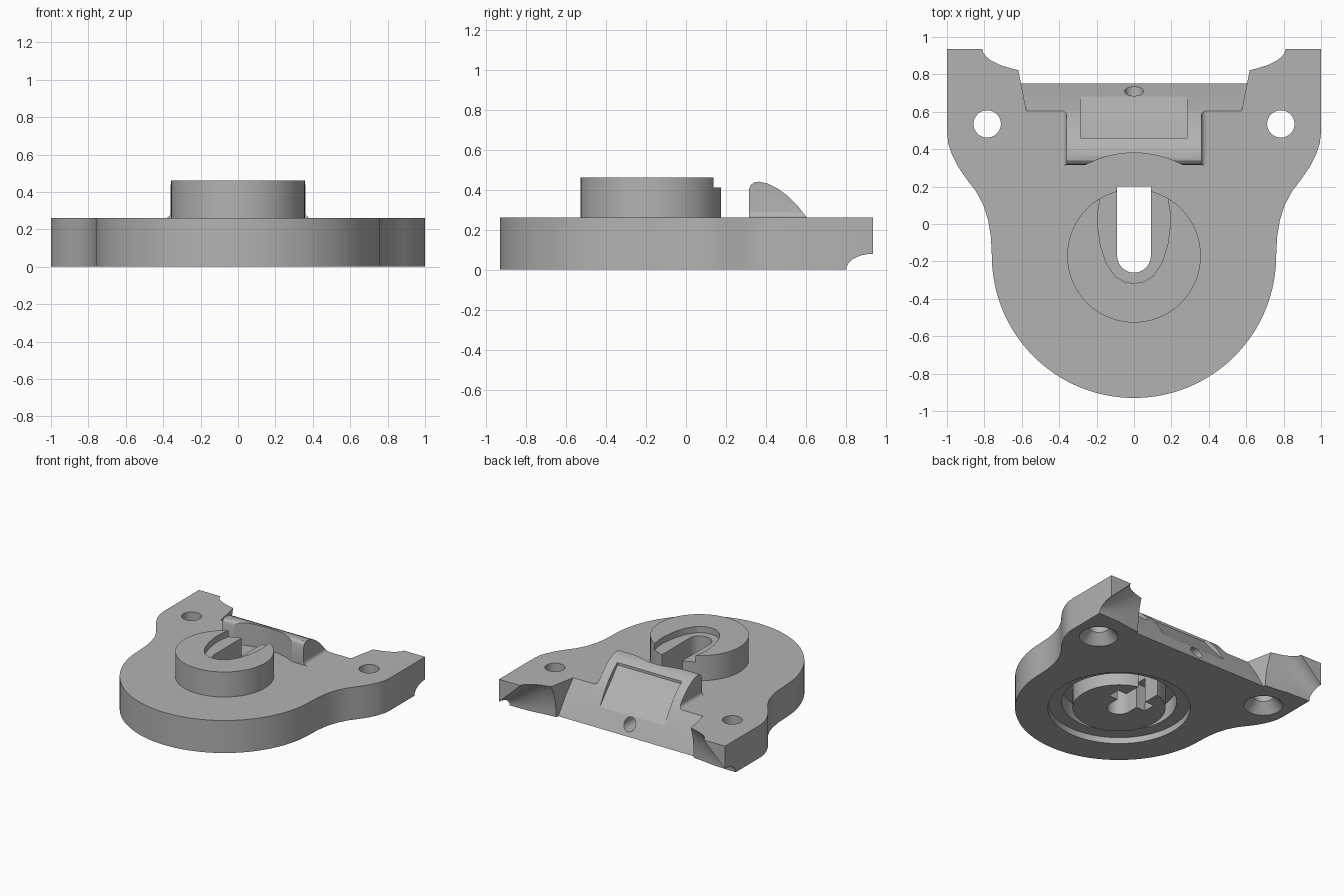
import bpy, bmesh
from math import sin, cos, pi
from mathutils import Vector

if "Cube" in bpy.data.objects:
    bpy.data.objects.remove(bpy.data.objects["Cube"])

TOP = 0.26        # upper face of the plate
CY = -0.17        # y of the round boss axis

grey = bpy.data.materials.new("plain_grey")
grey.use_nodes = True
grey.diffuse_color = (0.45, 0.45, 0.45, 1)
grey.node_tree.nodes["Principled BSDF"].inputs["Base Color"].default_value = (0.45, 0.45, 0.45, 1)


def loft(name, rings, closed=False):
    """Solid skinned through rings of points, capped unless closed in a loop."""
    bm = bmesh.new()
    loops = [[bm.verts.new(p) for p in ring] for ring in rings]
    pairs = list(zip(loops, loops[1:]))
    if closed:
        pairs.append((loops[-1], loops[0]))
    else:
        bm.faces.new(loops[0])
        bm.faces.new(loops[-1])
    for a, b in pairs:
        for i in range(len(a)):
            j = (i + 1) % len(a)
            bm.faces.new((a[i], a[j], b[j], b[i]))
    bmesh.ops.recalc_face_normals(bm, faces=bm.faces)
    mesh = bpy.data.meshes.new(name)
    bm.to_mesh(mesh)
    bm.free()
    mesh.materials.append(grey)
    obj = bpy.data.objects.new(name, mesh)
    bpy.context.collection.objects.link(obj)
    return obj


def prism(name, pts, lo, hi, axis="z"):
    """Flat outline extruded along one axis."""
    place = {"z": lambda p, t: (p[0], p[1], t),
             "y": lambda p, t: (p[0], t, p[1]),
             "x": lambda p, t: (t, p[0], p[1])}[axis]
    return loft(name, [[place(p, t) for p in pts] for t in (lo, hi)])


def lathe(name, profile, x, y, steps=96):
    """Closed (radius, z) profile turned about a vertical axis."""
    turns = [2 * pi * i / steps for i in range(steps)]
    return loft(name, [[(x + r * cos(a), y + r * sin(a), z) for r, z in profile]
                       for a in turns], True)


def circle(r, cx, cy, start=0, end=2 * pi, steps=64):
    n = steps if end - start >= 2 * pi else steps + 1
    return [(cx + r * cos(start + (end - start) * i / steps),
             cy + r * sin(start + (end - start) * i / steps)) for i in range(n)]


def mirrored(half):
    """Complete an outline given its +x half."""
    return half + [(-x, y) for x, y in reversed(half) if x > 1e-6]


def rect(x0, x1, y0, y1):
    return [(x0, y0), (x1, y0), (x1, y1), (x0, y1)]


def boolean(target, tool, operation="DIFFERENCE"):
    tool.hide_render = True
    mod = target.modifiers.new("cut", "BOOLEAN")
    mod.operation = operation
    mod.solver = "EXACT"
    mod.object = tool
    bpy.context.view_layer.objects.active = target
    bpy.ops.object.modifier_apply(modifier=mod.name)


# Plate: round front, flared shoulders, square rear ears
shoulder = [(0.765, -0.07), (0.78, 0.02), (0.805, 0.1), (0.845, 0.175), (0.895, 0.24),
            (0.94, 0.305), (0.975, 0.375), (0.993, 0.43), (1, 0.49), (1, 0.935)]
plate = prism("plate", mirrored(circle(0.76, 0, CY, -pi / 2, 0, 40) + shoulder), 0, TOP)

# Sloped rear wall between the ears
slope = [(0.605, 0.32), (0.605, TOP), (0.68, 0.14), (0.75, 0), (0.765, -0.05), (1, -0.05), (1, 0.32)]
rear_cut = loft("rear_cut", [[(s * (0.575 + 0.2 * (y - 0.605)), y, z) for y, z in slope]
                             for s in (-1, 1)])

# Curved scoops under the ears, growing towards the middle
def scoop_ring(side, x, width, height):
    arc = [(0.935 - width * cos(a), height * sin(a)) for a in
           [pi / 2 * i / 14 for i in range(15)]]
    pts = [(0.935 - width, -0.05)] + arc + [(1, height), (1, -0.05)]
    return [(side * x, y, z) for y, z in pts]

cutters = [rear_cut]
for side in (-1, 1):
    cutters.append(loft("ear_scoop", [scoop_ring(side, *s) for s in (
        (1.02, 0.133, 0.06), (0.81, 0.14, 0.26), (0.71, 0.155, 0.315), (0.55, 0.17, 0.39))]))
    # Countersunk screw holes
    cutters.append(prism("screw_hole", circle(0.073, side * 0.785, 0.535), -0.1, 0.4))
    sink = [circle(r, side * 0.785, 0.535) for r in (0.142, 0.142, 0.07)]
    cutters.append(loft("countersink", [[(x, y, z) for x, y in ring]
                                        for ring, z in zip(sink, (-0.05, 0, 0.08))]))

# Stepped ring groove underneath
cutters.append(lathe("ring_groove", [(0.34, -0.1), (0.34, 0.18), (0.42, 0.18), (0.42, 0.05),
                                     (0.52, 0.05), (0.52, -0.1)], 0, CY))
# Cross arms of the underside slot, and the small rear hole
cutters.append(prism("cross_arm", rect(-0.17, 0.17, -0.08, 0.02), -0.1, 0.2))
cutters.append(prism("rear_hole", circle(0.05, 0, 0.08, steps=32), 0.45, 0.9, "y"))

# Through slot with a round front end
slot = prism("slot", [(0.09, 0.2), (-0.09, 0.2)] + circle(0.09, 0, CY, pi, 2 * pi - 1e-4, 24), -0.2, 0.7)

# Pocket in the rear of the ridge
pocket = prism("pocket", [(0.46, 0.5), (0.46, 0.385), (0.52, 0.31), (0.6, 0.225), (0.682, 0.136),
                          (0.8, 0.136), (0.8, 0.5)], -0.285, 0.285, "x")
cutters += [slot, pocket]
for c in cutters:
    boolean(plate, c)

# Round boss with an open U-shaped recess in its top
boss = prism("boss", circle(0.357, 0, CY, steps=96), TOP, 0.46)
u_half = [(0, -0.317), (0.05, -0.31), (0.1, -0.28), (0.15, -0.205), (0.18, -0.11),
          (0.195, 0), (0.192, 0.07), (0.18, 0.138), (0.16, 0.25)]
recess = prism("recess", mirrored(u_half), 0.41, 0.6)
boolean(boss, recess)
boolean(boss, slot)

# Ridge: side profile crossed with a filleted front profile
side_profile = [(0.315, TOP), (0.315, 0.4), (0.322, 0.422), (0.34, 0.437), (0.365, 0.44),
                (0.41, 0.43), (0.46, 0.405), (0.51, 0.367), (0.56, 0.317), (0.605, TOP)]
ridge = prism("ridge", side_profile, -0.5, 0.5, "x")
flare = [(0.39 - 0.03 * sin(a), TOP + 0.03 * (1 - cos(a))) for a in
         [pi / 2 * i / 6 for i in range(7)]]
body = prism("ridge_body", mirrored([(0.39, 0.2)] + flare + [(0.36, 0.6)]), 0.2, 0.8, "y")
clearance = prism("clearance", circle(0.55, 0, CY, steps=96), 0.1, 0.7)
boolean(ridge, body, "INTERSECT")
boolean(ridge, clearance)
boolean(ridge, pocket)

for tool in cutters + [recess, body, clearance]:
    bpy.data.objects.remove(tool)

# Smooth the curved walls, keep edges crisp
for obj in (plate, boss, ridge):
    bpy.ops.object.select_all(action="DESELECT")
    obj.select_set(True)
    bpy.context.view_layer.objects.active = obj
    bpy.ops.object.shade_smooth_by_angle(angle=0.4)
